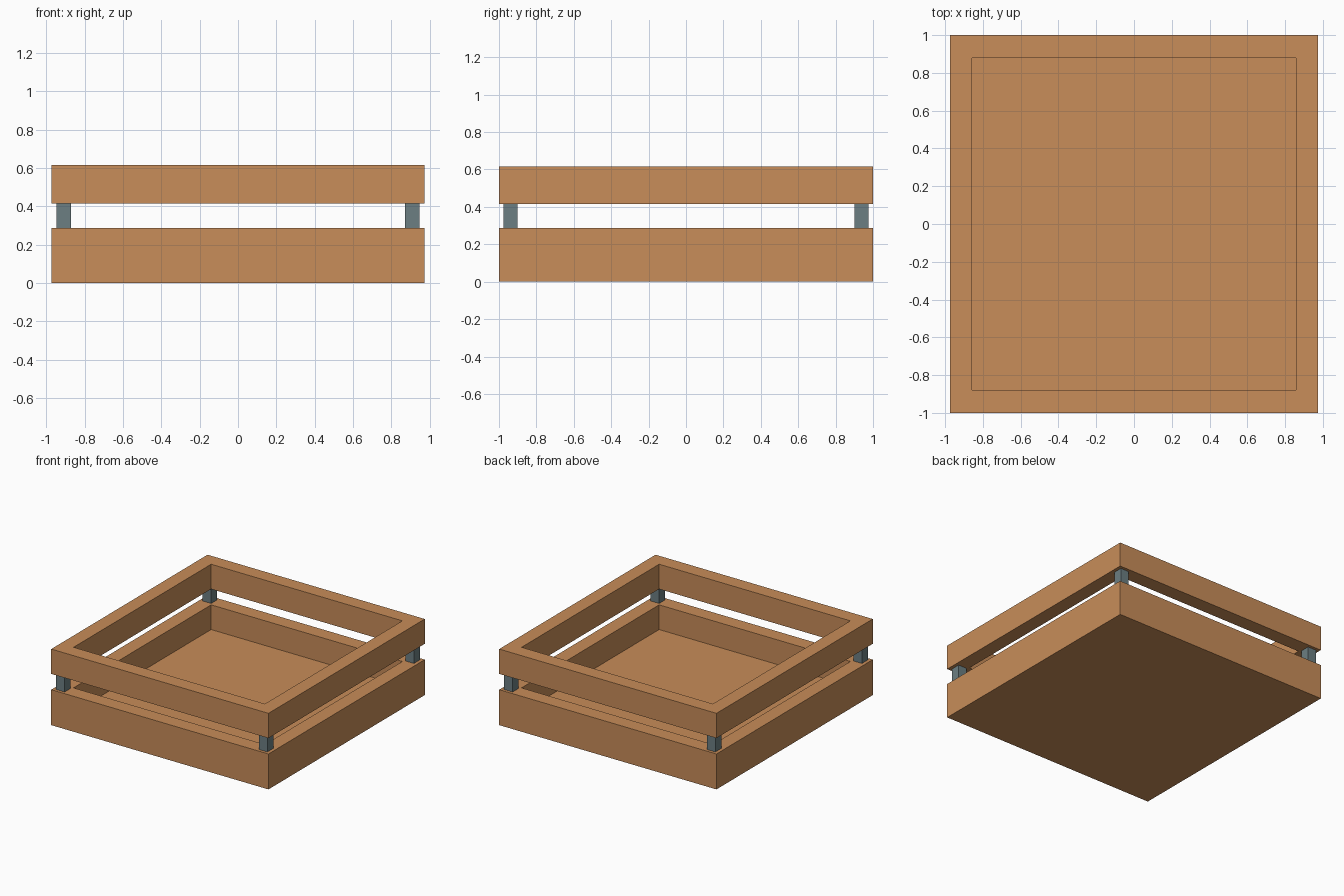
import bpy, bmesh

if "Cube" in bpy.data.objects:
    bpy.data.objects.remove(bpy.data.objects["Cube"])

HX, HY = 0.973, 1.0        # outer half sizes
IX, IY = 0.857, 0.88       # inner half sizes
FLOOR, TRAY_TOP = 0.087, 0.287
FRAME_LOW, FRAME_TOP = 0.415, 0.616


def material(name, rgb):
    m = bpy.data.materials.new(name)
    m.diffuse_color = (*rgb, 1)
    m.use_nodes = True
    m.node_tree.nodes["Principled BSDF"].inputs["Base Color"].default_value = m.diffuse_color
    return m


wood = material("warm wood", (0.578, 0.266, 0.100))
metal = material("grey metal", (0.150, 0.209, 0.223))


def finish(name, bm, mat):
    bmesh.ops.recalc_face_normals(bm, faces=bm.faces)
    me = bpy.data.meshes.new(name)
    bm.to_mesh(me)
    bm.free()
    me.materials.append(mat)
    ob = bpy.data.objects.new(name, me)
    bpy.context.collection.objects.link(ob)
    return ob


def ring(bm, hx, hy, z):
    return [bm.verts.new((sx * hx, sy * hy, z))
            for sx, sy in ((-1, -1), (1, -1), (1, 1), (-1, 1))]


def bridge(bm, a, b):
    for i in range(4):
        j = (i + 1) % 4
        bm.faces.new((a[i], a[j], b[j], b[i]))


# Lower tray: solid floor with a raised rim
bm = bmesh.new()
loops = [ring(bm, HX, HY, 0), ring(bm, HX, HY, TRAY_TOP),
         ring(bm, IX, IY, TRAY_TOP), ring(bm, IX, IY, FLOOR)]
for a, b in zip(loops, loops[1:]):
    bridge(bm, a, b)
bm.faces.new(loops[0])
bm.faces.new(loops[-1])
finish("tray", bm, wood)

# Upper frame: open rectangular ring
bm = bmesh.new()
loops = [ring(bm, HX, HY, FRAME_LOW), ring(bm, HX, HY, FRAME_TOP),
         ring(bm, IX, IY, FRAME_TOP), ring(bm, IX, IY, FRAME_LOW)]
for a, b in zip(loops, loops[1:] + loops[:1]):
    bridge(bm, a, b)
finish("upper_frame", bm, wood)

# Corner posts holding the frame above the tray
for sy, depth in ((-1, "front"), (1, "back")):
    for sx, side in ((-1, "left"), (1, "right")):
        bm = bmesh.new()
        bmesh.ops.create_cube(bm, size=1)
        for v in bm.verts:
            v.co.x = sx * 0.908 + v.co.x * 0.076
            v.co.y = sy * 0.938 + v.co.y * 0.076
            v.co.z = TRAY_TOP if v.co.z < 0 else FRAME_LOW
        finish(f"{depth}_{side}_post", bm, metal)
